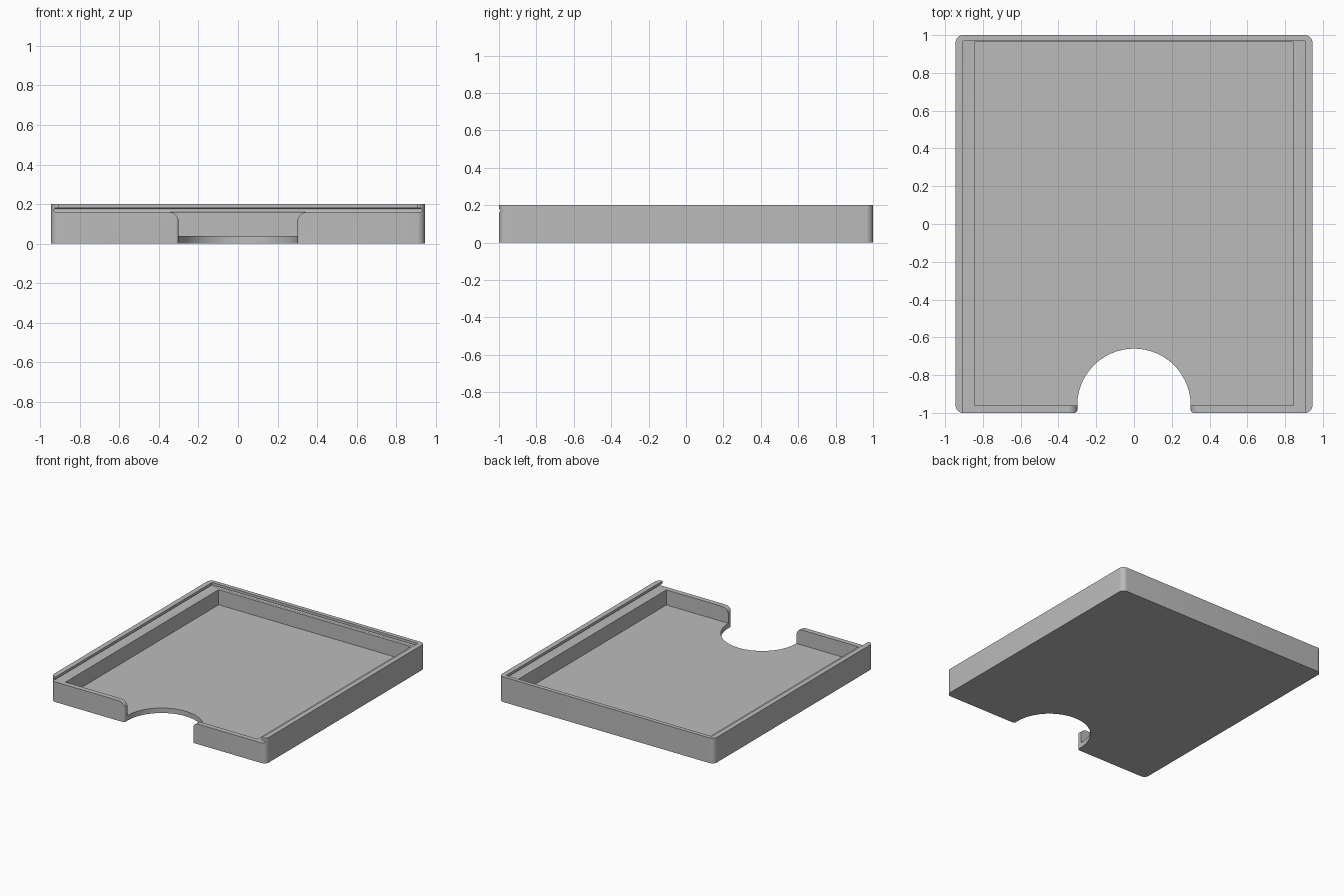
import bpy, bmesh, math
from mathutils import Vector

if "Cube" in bpy.data.objects:
    bpy.data.objects.remove(bpy.data.objects["Cube"])

grey = bpy.data.materials.new("plain grey")
grey.diffuse_color = (0.5, 0.5, 0.5, 1)
grey.use_nodes = True
grey.node_tree.nodes["Principled BSDF"].inputs["Base Color"].default_value = grey.diffuse_color


def arc(cx, cy, r, a0, a1, n):
    """Points on an arc, angles in degrees."""
    return [(cx + r * math.cos(math.radians(a0 + (a1 - a0) * i / n)),
             cy + r * math.sin(math.radians(a0 + (a1 - a0) * i / n)))
            for i in range(n + 1)]


def prism(name, pts, lo, hi, axis="z"):
    """Extrude an outline along z (outline in xy) or y (outline in xz)."""
    bm = bmesh.new()
    place = (lambda p: (p[0], p[1], lo)) if axis == "z" else (lambda p: (p[0], lo, p[1]))
    face = bm.faces.new([bm.verts.new(place(p)) for p in pts])
    out = bmesh.ops.extrude_face_region(bm, geom=[face])
    move = Vector((0, 0, hi - lo)) if axis == "z" else Vector((0, hi - lo, 0))
    bmesh.ops.translate(bm, vec=move,
                        verts=[g for g in out["geom"] if isinstance(g, bmesh.types.BMVert)])
    bmesh.ops.recalc_face_normals(bm, faces=bm.faces)
    me = bpy.data.meshes.new(name)
    bm.to_mesh(me)
    bm.free()
    me.materials.append(grey)
    ob = bpy.data.objects.new(name, me)
    bpy.context.collection.objects.link(ob)
    return ob


def rect(w, y0, y1):
    return [(-w, y0), (w, y0), (w, y1), (-w, y1)]


# Tray block with rounded upright corners
r, hx, hy = 0.04, 0.945, 1.0
outline = []
for sx, sy, a in ((1, 1, 0), (-1, 1, 90), (-1, -1, 180), (1, -1, 270)):
    outline += arc(sx * (hx - r), sy * (hy - r), r, a, a + 90, 8)
tray = prism("tray", outline, 0, 0.2)

# Main pocket, and the narrower mouth above the lid groove
pocket = prism("pocket_cutter", rect(0.845, -0.96, 0.964), 0.04, 0.17)
mouth = prism("mouth_cutter", rect(0.905, -1.1, 0.968), 0.17, 0.3)

# Lid groove with rounded edges, open at the front
groove = prism("groove_cutter", rect(0.93, -1.1, 0.985), 0.16, 0.18)
bm = bmesh.new()
bm.from_mesh(groove.data)
edges = [e for e in bm.edges if abs(e.verts[0].co.z - e.verts[1].co.z) < 1e-4
         and (e.verts[0].co.y + e.verts[1].co.y) / 2 > -1]
bmesh.ops.bevel(bm, geom=edges, offset=0.008, segments=4, profile=0.5, affect="EDGES")
bm.to_mesh(groove.data)
bm.free()

# Thumb notch through floor and front wall, outer wall corners eased
e = 0.016
right_ease = arc(0.3 + e, -1 + e, e, 270, 180, 5)
left_ease = [(-x, y) for x, y in reversed(right_ease)]
notch = prism("notch_cutter",
              [(0.3 + e, -1.1)] + right_ease + arc(0, -0.96, 0.3, 0, 180, 48)
              + left_ease + [(-0.3 - e, -1.1)], -0.1, 0.3)

# Rounded upper corners of the front wall beside the notch
curve = arc(0.35, 0.11, 0.05, 180, 90, 10)
side = [(0.28, 0.1)] + curve + [(0.35, 0.17)]
flare = prism("flare_cutter", side + [(-x, z) for x, z in reversed(side)], -1.1, -0.9, "y")

# Carve the tray
for cutter in (pocket, groove, mouth, notch, flare):
    cutter.hide_render = True
    mod = tray.modifiers.new(cutter.name, "BOOLEAN")
    mod.operation = "DIFFERENCE"
    mod.solver = "EXACT"
    mod.object = cutter
bpy.context.view_layer.update()
carved = bpy.data.meshes.new_from_object(
    tray.evaluated_get(bpy.context.evaluated_depsgraph_get()))
tray.modifiers.clear()
tray.data = carved
for cutter in (pocket, groove, mouth, notch, flare):
    bpy.data.objects.remove(cutter)

# Smooth the curved walls, keep edges sharp
bpy.context.view_layer.objects.active = tray
tray.select_set(True)
bpy.ops.object.shade_smooth_by_angle(angle=math.radians(30))
